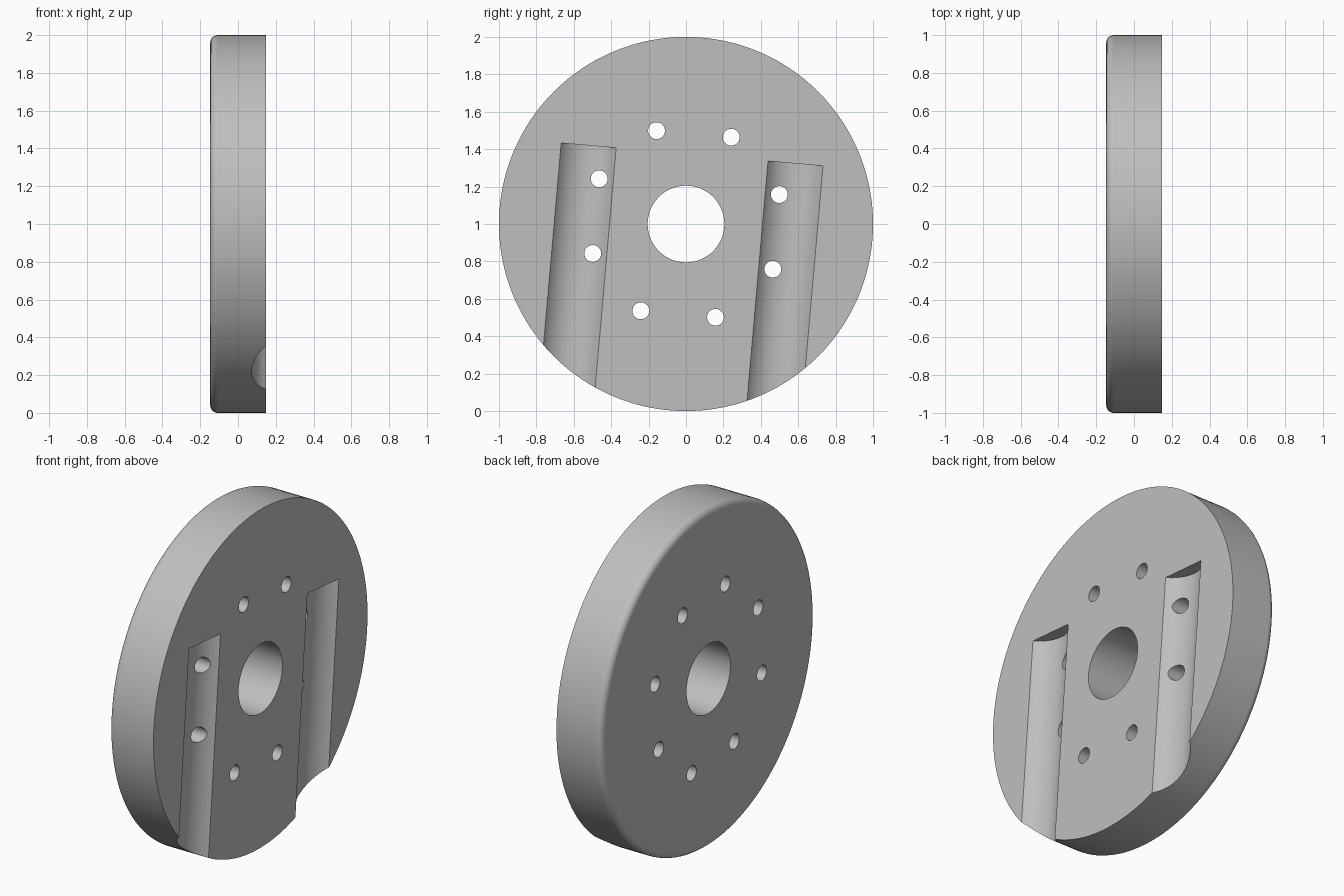
import bpy, bmesh, math
from mathutils import Matrix, Vector

if "Cube" in bpy.data.objects:
    bpy.data.objects.remove(bpy.data.objects["Cube"], do_unlink=True)

HALF = 0.147                  # half thickness along x
TILT = math.radians(-5)       # the hole and groove pattern is turned about x
CENTRE = Vector((0, 0, 1))
TURN = Matrix.Translation(CENTRE) @ Matrix.Rotation(TILT, 4, "X")
ALONG_X = Matrix.Rotation(math.pi / 2, 4, "Y")

grey = bpy.data.materials.new("light grey")
grey.use_nodes = True
colour = (0.52, 0.52, 0.52, 1)
grey.diffuse_color = colour
grey.node_tree.nodes["Principled BSDF"].inputs["Base Color"].default_value = colour


def cylinder(name, radius, depth, matrix, segments, round_back=0):
    bm = bmesh.new()
    bmesh.ops.create_cone(bm, cap_ends=True, segments=segments, radius1=radius,
                          radius2=radius, depth=depth, matrix=matrix)
    if round_back:
        rim = [e for e in bm.edges if all(v.co.x < 0 for v in e.verts)]
        bmesh.ops.bevel(bm, geom=rim, offset=round_back, segments=6,
                        profile=0.5, affect="EDGES")
    mesh = bpy.data.meshes.new(name)
    bm.to_mesh(mesh)
    bm.free()
    mesh.materials.append(grey)
    obj = bpy.data.objects.new(name, mesh)
    bpy.context.collection.objects.link(obj)
    return obj


# Disc with a rounded back rim
disc = cylinder("disc", 1, 2 * HALF, Matrix.Translation(CENTRE) @ ALONG_X, 160, 0.04)

# Centre bore and ring of eight bolt holes
cutters = [cylinder("bore_cutter", 0.205, 1, TURN @ ALONG_X, 64)]
for i in range(8):
    a = math.radians(22.5 + 45 * i)
    spot = Matrix.Translation((0, 0.523 * math.cos(a), 0.523 * math.sin(a)))
    cutters.append(cylinder("bolt_hole_cutter", 0.045, 1, TURN @ spot @ ALONG_X, 32))

# Two round-bottomed grooves running out through the lower rim
GROOVE_R, GROOVE_DEPTH, TOP, LENGTH = 0.183, 0.075, 0.373, 1.6
for side in (-1, 1):
    place = Matrix.Translation((HALF - GROOVE_DEPTH + GROOVE_R, side * 0.555,
                                TOP - LENGTH / 2))
    cutters.append(cylinder("groove_cutter", GROOVE_R, LENGTH, TURN @ place, 96))

bpy.context.view_layer.objects.active = disc
for cutter in cutters:
    cutter.hide_render = True
    mod = disc.modifiers.new("cut", "BOOLEAN")
    mod.operation = "DIFFERENCE"
    mod.solver = "EXACT"
    mod.object = cutter
    bpy.ops.object.modifier_apply(modifier=mod.name)
    bpy.data.objects.remove(cutter, do_unlink=True)

# Smooth curves with crisp cut edges and flat faces
bpy.ops.object.select_all(action="DESELECT")
disc.select_set(True)
bpy.ops.object.shade_smooth_by_angle(angle=math.radians(30))
weighted = disc.modifiers.new("flat_faces", "WEIGHTED_NORMAL")
weighted.keep_sharp = True
